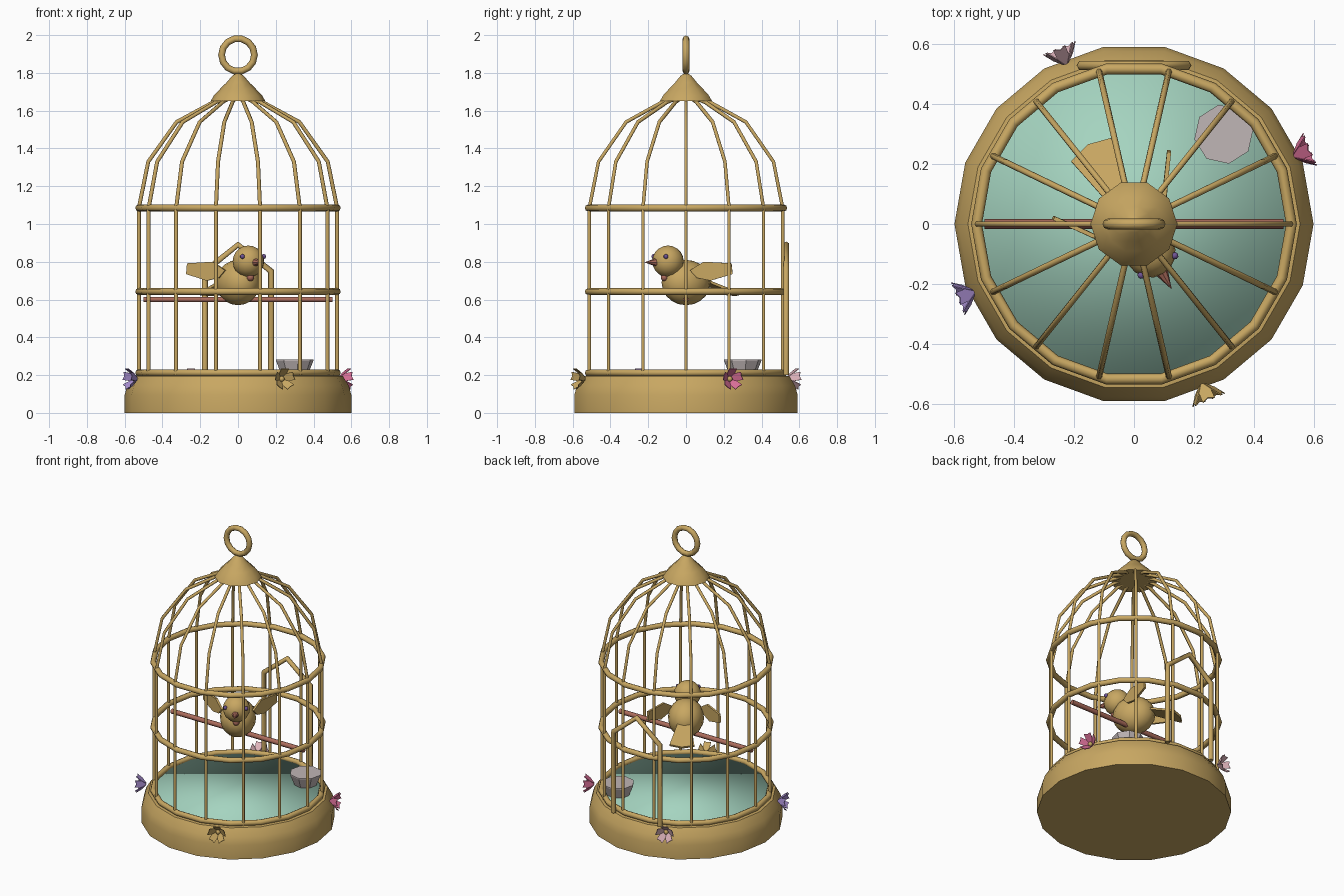
import bpy, bmesh, math
from mathutils import Vector, Matrix

if "Cube" in bpy.data.objects:
    bpy.data.objects.remove(bpy.data.objects["Cube"])


def material(name, r, g, b):
    lin = [(c / 255 / 12.92 if c < 11 else ((c / 255 + 0.055) / 1.055) ** 2.4) for c in (r, g, b)]
    m = bpy.data.materials.new(name)
    m.diffuse_color = (*lin, 1)
    m.use_nodes = True
    m.node_tree.nodes["Principled BSDF"].inputs["Base Color"].default_value = m.diffuse_color
    return m


GOLD = material("gold", 200, 167, 98)
MINT = material("mint", 165, 212, 192)
WOOD = material("rosewood", 172, 108, 92)
DISH = material("pale_grey", 192, 182, 182)
PINK = material("hot_pink", 216, 110, 150)
BLUSH = material("blush", 220, 178, 186)
LILAC = material("lilac", 168, 142, 208)
EYE = material("violet", 112, 84, 150)


def finish(name, bm, mat, angle=40):
    bmesh.ops.recalc_face_normals(bm, faces=bm.faces)
    me = bpy.data.meshes.new(name)
    bm.to_mesh(me)
    bm.free()
    ob = bpy.data.objects.new(name, me)
    bpy.context.collection.objects.link(ob)
    me.materials.append(mat)
    select(ob)
    if angle:
        bpy.ops.object.shade_smooth_by_angle(angle=math.radians(angle))
    return ob


def select(ob):
    bpy.ops.object.select_all(action='DESELECT')
    ob.select_set(True)
    bpy.context.view_layer.objects.active = ob


def lathe(name, profile, sides, mat, center=(0, 0, 0), turn=0, angle=40):
    """Closed solid of revolution from (radius, height) pairs."""
    bm = bmesh.new()
    rings = []
    for r, z in profile:
        rings.append([bm.verts.new(Vector(center) + Vector((
            r * math.cos(turn + math.tau * i / sides),
            r * math.sin(turn + math.tau * i / sides), z))) for i in range(sides)])
    for a, b in zip(rings, rings[1:]):
        for i in range(sides):
            j = (i + 1) % sides
            bm.faces.new((a[i], a[j], b[j], b[i]))
    bm.faces.new(rings[0])
    bm.faces.new(rings[-1])
    return finish(name, bm, mat, angle)


def tubes(name, paths, radius, mat):
    cu = bpy.data.curves.new(name, 'CURVE')
    cu.dimensions = '3D'
    cu.bevel_depth = radius
    cu.bevel_resolution = 1
    cu.use_fill_caps = True
    for path in paths:
        sp = cu.splines.new('POLY')
        sp.points.add(len(path) - 1)
        for p, co in zip(sp.points, path):
            p.co = (*co, 1)
    ob = bpy.data.objects.new(name, cu)
    bpy.context.collection.objects.link(ob)
    cu.materials.append(mat)
    select(ob)
    bpy.ops.object.convert(target='MESH')


def torus(name, z, major, minor, sides, rot=(0, 0, 0)):
    bpy.ops.mesh.primitive_torus_add(location=(0, 0, z), rotation=rot, major_radius=major,
                                     minor_radius=minor, major_segments=sides, minor_segments=8)
    ob = bpy.context.object
    ob.name = name
    ob.data.materials.append(GOLD)
    bpy.ops.object.shade_smooth_by_angle(angle=math.radians(50))


def ball(name, center, scale, mat, turn=0, segs=16):
    bm = bmesh.new()
    m = Matrix.Translation(center) @ Matrix.Rotation(turn, 4, 'Z') @ Matrix.Diagonal((*scale, 1))
    bmesh.ops.create_uvsphere(bm, u_segments=segs, v_segments=segs * 5 // 8, radius=1, matrix=m)
    return finish(name, bm, mat, 60)


def plates(name, outlines, mat, thick):
    bm = bmesh.new()
    for pts in outlines:
        bm.faces.new([bm.verts.new(p) for p in pts])
    ob = finish(name, bm, mat, 0)
    mod = ob.modifiers.new("thickness", 'SOLIDIFY')
    mod.thickness = thick
    mod.offset = 0
    return ob


# Base, floor and roof cap
lathe("base", [(0.6, 0), (0.6, 0.095), (0.586, 0.145), (0.555, 0.195), (0.5, 0.2)], 18, GOLD)
lathe("floor", [(0.51, 0.1), (0.51, 0.206)], 18, MINT, angle=180)
lathe("roof_cap", [(0.145, 1.65), (0.128, 1.68), (0.095, 1.715), (0.06, 1.75), (0.03, 1.785), (0.004, 1.8)],
      10, GOLD)

# Hoops and hanging ring
for label, z in (("lower", 0.212), ("middle", 0.642), ("upper", 1.085)):
    torus(label + "_hoop", z, 0.526, 0.018, 18)
torus("hanging_ring", 1.895, 0.087, 0.018, 14, (math.pi / 2, 0, 0))

# Cage bars, bent inwards to the cap
bar = [(0.525, 0.2), (0.525, 1.085), (0.475, 1.33), (0.325, 1.54), (0.13, 1.645), (0.07, 1.665)]
tubes("cage_bars", [[(r * math.cos(math.tau * i / 14), r * math.sin(math.tau * i / 14), z)
                     for r, z in bar] for i in range(14)], 0.0105, GOLD)

# Door frame at the back and perch
tubes("door_frame", [[(-0.175, 0.53, 0.2), (-0.175, 0.53, 0.75), (0, 0.53, 0.89),
                      (0.175, 0.53, 0.75), (0.175, 0.53, 0.2)]], 0.017, GOLD)
tubes("perch", [[(-0.5, 0, 0.6), (0.5, 0, 0.6)]], 0.016, WOOD)

# Food dish
lathe("food_dish", [(0.07, 0.2), (0.082, 0.23), (0.1, 0.275), (0.1, 0.282)], 8, DISH,
      (0.3, 0.3, 0), math.radians(10), 0)

# Bird, facing a little to the right of the front
TURN = math.radians(-60)
FWD = Vector((math.cos(TURN), math.sin(TURN), 0))
SIDE = Vector((-FWD.y, FWD.x, 0))


def bird(f, s, z):
    return FWD * f + SIDE * s + Vector((0, 0, z))


ball("bird_body", bird(0, 0, 0.69), (0.135, 0.112, 0.12), GOLD, TURN)
ball("bird_head", bird(0.11, 0, 0.802), (0.084, 0.084, 0.084), GOLD, TURN)
ball("bird_throat_bead", bird(0.132, 0, 0.718), (0.021, 0.021, 0.021), WOOD, TURN, 8)
for sg, label in ((1, "left"), (-1, "right")):
    ball(label + "_eye", bird(0.16, sg * 0.065, 0.828), (0.013, 0.013, 0.013), EYE, TURN, 8)
    # Wing: an upright leaf angled away from the body
    leaf = [(0.03, 0.095, 0.755), (-0.03, 0.135, 0.8), (-0.15, 0.222, 0.792),
            (-0.155, 0.225, 0.735), (-0.06, 0.155, 0.7), (0.0, 0.115, 0.715)]
    plates(label + "_wing", [[bird(f, sg * s, z) for f, s, z in leaf]], GOLD, 0.014)
tail = [(-0.08, -0.035, 0.71), (-0.285, -0.077, 0.63), (-0.305, 0, 0.625),
        (-0.285, 0.077, 0.63), (-0.08, 0.035, 0.71)]
plates("bird_tail", [[bird(*p) for p in tail]], GOLD, 0.014)
bm = bmesh.new()
bmesh.ops.create_cone(bm, cap_ends=True, segments=8, radius1=0.024, radius2=0.001, depth=0.07,
                      matrix=Matrix.Translation(bird(0.215, 0, 0.797)) @ Matrix.Rotation(TURN, 4, 'Z')
                      @ Matrix.Rotation(math.pi / 2, 4, 'Y'))
finish("bird_beak", bm, WOOD)

# Blossoms around the rim: cupped petals opening outwards
PETAL = [(0.008, -30, 0), (0.036, -36, 0.025), (0.058, -22, 0.058), (0.053, 0, 0.05),
         (0.058, 22, 0.058), (0.036, 36, 0.025), (0.008, 30, 0)]
for label, mat, deg in (("pink", PINK, 23), ("blush", BLUSH, 113), ("lilac", LILAC, 203), ("gold", GOLD, 293)):
    a = math.radians(deg)
    out, across = Vector((math.cos(a), math.sin(a), 0)), Vector((-math.sin(a), math.cos(a), 0))
    origin = out * 0.582 + Vector((0, 0, 0.18))
    petals = []
    for k in range(5):
        pts = []
        for r, d, w in PETAL:
            t = math.radians(d + 90 + 72 * k)
            pts.append(origin + out * w + across * (r * math.cos(t)) + Vector((0, 0, r * math.sin(t))))
        petals.append(pts)
    plates(label + "_blossom", petals, mat, 0.004)
    ball(label + "_blossom_heart", origin + out * 0.012, (0.015, 0.015, 0.015), GOLD, a, 8)
